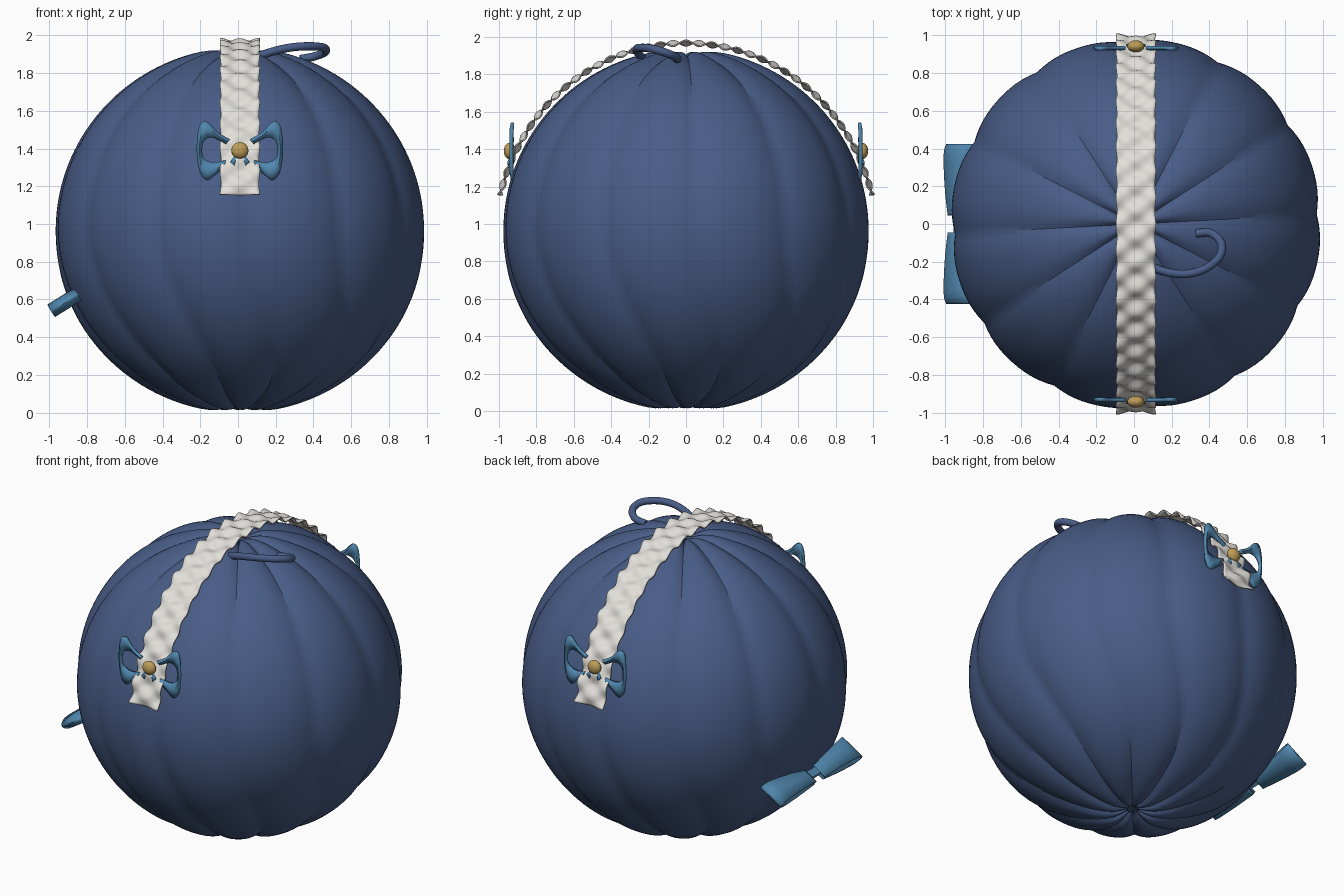
import bpy, bmesh, math
from mathutils import Vector

cube = bpy.data.objects.get("Cube")
if cube:
    bpy.data.objects.remove(cube, do_unlink=True)

CX, CZ = 0.01, 0.967


def material(name, rgb):
    m = bpy.data.materials.new(name)
    m.use_nodes = True
    m.diffuse_color = (*rgb, 1)
    m.node_tree.nodes["Principled BSDF"].inputs["Base Color"].default_value = (*rgb, 1)
    return m


navy = material("navy_blue", (0.065, 0.108, 0.24))
steel = material("steel_blue", (0.08, 0.24, 0.42))
white = material("off_white", (0.76, 0.74, 0.70))
grey = material("trim_grey", (0.32, 0.30, 0.28))
gold = material("gold", (0.52, 0.34, 0.10))


def finish(obj, mats, angle=35):
    for m in mats:
        obj.data.materials.append(m)
    bpy.ops.object.select_all(action="DESELECT")
    obj.select_set(True)
    bpy.context.view_layer.objects.active = obj
    bpy.ops.object.shade_smooth_by_angle(angle=math.radians(angle))
    return obj


def grid_object(name, rows, mats, wrap=False, thickness=0, angle=35):
    """Skin a list of equally long rows of points."""
    bm = bmesh.new()
    verts = [[bm.verts.new(p) for p in row] for row in rows]
    n = len(rows[0])
    for a, b in zip(verts, verts[1:]):
        for j in range(n if wrap else n - 1):
            k = (j + 1) % n
            bm.faces.new((a[j], a[k], b[k], b[j]))
    if wrap:
        bm.faces.new(verts[0])
        bm.faces.new(verts[-1])
    bmesh.ops.recalc_face_normals(bm, faces=bm.faces)
    mesh = bpy.data.meshes.new(name)
    bm.to_mesh(mesh)
    bm.free()
    obj = bpy.data.objects.new(name, mesh)
    bpy.context.collection.objects.link(obj)
    finish(obj, mats, angle)
    if thickness:
        s = obj.modifiers.new("thickness", "SOLIDIFY")
        s.thickness = thickness
        s.offset = 0
        s.material_offset_rim = len(mats) - 1
    return obj


def smooth_path(points, steps=5):
    """Catmull-Rom interpolation of points of any dimension."""
    p = [Vector(q) for q in points]
    p = [p[0]] + p + [p[-1]]
    out = []
    for a, b, c, d in zip(p, p[1:], p[2:], p[3:]):
        for i in range(steps):
            t = i / steps
            out.append(0.5 * (2 * b + (c - a) * t + (2 * a - 5 * b + 4 * c - d) * t * t
                              + (3 * b - a - 3 * c + d) * t ** 3))
    return out + [p[-1]]


# Lobed round body with creases that swirl near the base
LOBES, SUB, RINGS = 12, 12, 72
rows = []
for i in range(RINGS):
    th = 0.04 + (math.pi - 0.08) * i / (RINGS - 1)
    low = min(max((th - 1.5) / 1.2, 0), 1)
    swirl = math.radians(3 + 16 * low * low * (3 - 2 * low))
    dimple = 0.05 * (math.exp(-(th / 0.1) ** 2) + math.exp(-((math.pi - th) / 0.1) ** 2))
    row = []
    for j in range(LOBES * SUB):
        phi = math.tau * j / (LOBES * SUB) + swirl
        s = abs(math.sin(math.pi * j / SUB))
        r = 0.983 * (1 - 0.024 * (1 - s) ** 1.4 - dimple)
        row.append((CX + r * math.sin(th) * math.cos(phi),
                    r * math.sin(th) * math.sin(phi),
                    CZ + r * math.cos(th) * 0.985))
    rows.append(row)
grid_object("body", rows, [navy], wrap=True, angle=30)

# Ruffled band over the top, edges waving against the middle
rows = []
STEPS, COLS, SPAN = 200, 12, 1.385
for i in range(STEPS + 1):
    a = -SPAN + 2 * SPAN * i / STEPS
    wave = math.cos(45 * a)
    row = []
    for j in range(COLS + 1):
        u = 2 * j / COLS - 1
        r = 1.0 - 0.015 * math.cos(math.pi * u) * wave + 0.012 * (a / SPAN) ** 8
        w = 0.103 + 0.003 * wave
        row.append((CX + u * w, r * math.sin(a), CZ + r * math.cos(a)))
    rows.append(row)
grid_object("ruffled_band", rows, [white, grey], thickness=0.008)

# Front and back bows: outer and inner edge of one loop (x, z, x, z)
LOOP = [(.055, .06, .07, .042), (.12, .098, .105, .06), (.175, .155, .15, .075),
        (.212, .135, .188, .06), (.224, .02, .205, .015), (.212, -.1, .195, -.035),
        (.175, -.15, .155, -.058), (.13, -.12, .115, -.058), (.08, -.08, .075, -.05)]
for side, end in ((-1, "front"), (1, "back")):
    y = side * 0.928
    for sx, lr in ((1, "left"), (-1, "right")):
        rows = []
        for ox, oz, ix, iz in smooth_path(LOOP):
            rows.append([(CX + sx * ox, y, 1.385 + oz),
                         (CX + sx * (ox + ix) / 2, y + side * 0.008, 1.385 + (oz + iz) / 2),
                         (CX + sx * ix, y, 1.385 + iz)])
        grid_object(f"{end}_bow_loop_{lr}", rows, [steel], thickness=0.016)
        # Short tail below the button
        tail = [[(CX + sx * .008, y, 1.37), (CX + sx * .03, y, 1.36)],
                [(CX + sx * .03, y - side * -.02, 1.31), (CX + sx * .05, y - side * -.02, 1.33)]]
        grid_object(f"{end}_bow_tail_{lr}", tail, [steel], thickness=0.014)
    bpy.ops.mesh.primitive_uv_sphere_add(segments=24, ring_count=14, radius=0.045,
                                         location=(CX, side * 0.942, 1.39))
    button = bpy.context.object
    button.name = f"{end}_button"
    button.scale = (1, 0.7, 0.97)
    finish(button, [gold], 60)

# Side bow: open loops standing out from the body, flaring away from the middle
centre = Vector((-0.918, 0.0, 0.582))
out_dir = Vector((-0.85, 0, -0.53))
up_dir = Vector((-0.53, 0, 0.85))
TEARDROP = [(.045, .01), (.15, .028), (.28, .036), (.38, .03), (.42, 0),
            (.37, -.028), (.25, -.03), (.14, -.022), (.045, -.01)]
for sy, end in ((1, "back"), (-1, "front")):
    rows = []
    for d, t in smooth_path(TEARDROP):
        f = d / 0.42
        half = 0.045 + 0.04 * f
        shift = 0.025 * (1 - f)
        base = centre + Vector((0, sy * d, 0)) + up_dir * t
        rows.append([base + out_dir * (shift + k * half) for k in (-1, 0, 1)])
    grid_object(f"side_bow_loop_{end}", rows, [steel], thickness=0.01)
bpy.ops.mesh.primitive_cube_add(size=1, location=centre + out_dir * 0.01)
knot = bpy.context.object
knot.name = "side_bow_knot"
knot.scale = (0.05, 0.1, 0.03)
knot.rotation_euler = (0, -math.atan2(0.53, 0.85), 0)
finish(knot, [steel])

# Curled tendril on top
PATH = [(.06, -.2, 1.86), (.14, -.245, 1.9), (.26, -.265, 1.932), (.37, -.24, 1.942),
        (.452, -.175, 1.935), (.462, -.1, 1.912), (.405, -.048, 1.888), (.33, -.05, 1.874)]
curve = bpy.data.curves.new("tendril", "CURVE")
curve.dimensions = "3D"
curve.bevel_depth = 0.022
curve.bevel_resolution = 4
curve.use_fill_caps = True
pts = smooth_path(PATH, 6)
spline = curve.splines.new("POLY")
spline.points.add(len(pts) - 1)
for sp, p in zip(spline.points, pts):
    sp.co = (*p, 1)
    sp.radius = 1
spline.use_smooth = True
tendril = bpy.data.objects.new("tendril", curve)
bpy.context.collection.objects.link(tendril)
curve.materials.append(navy)
